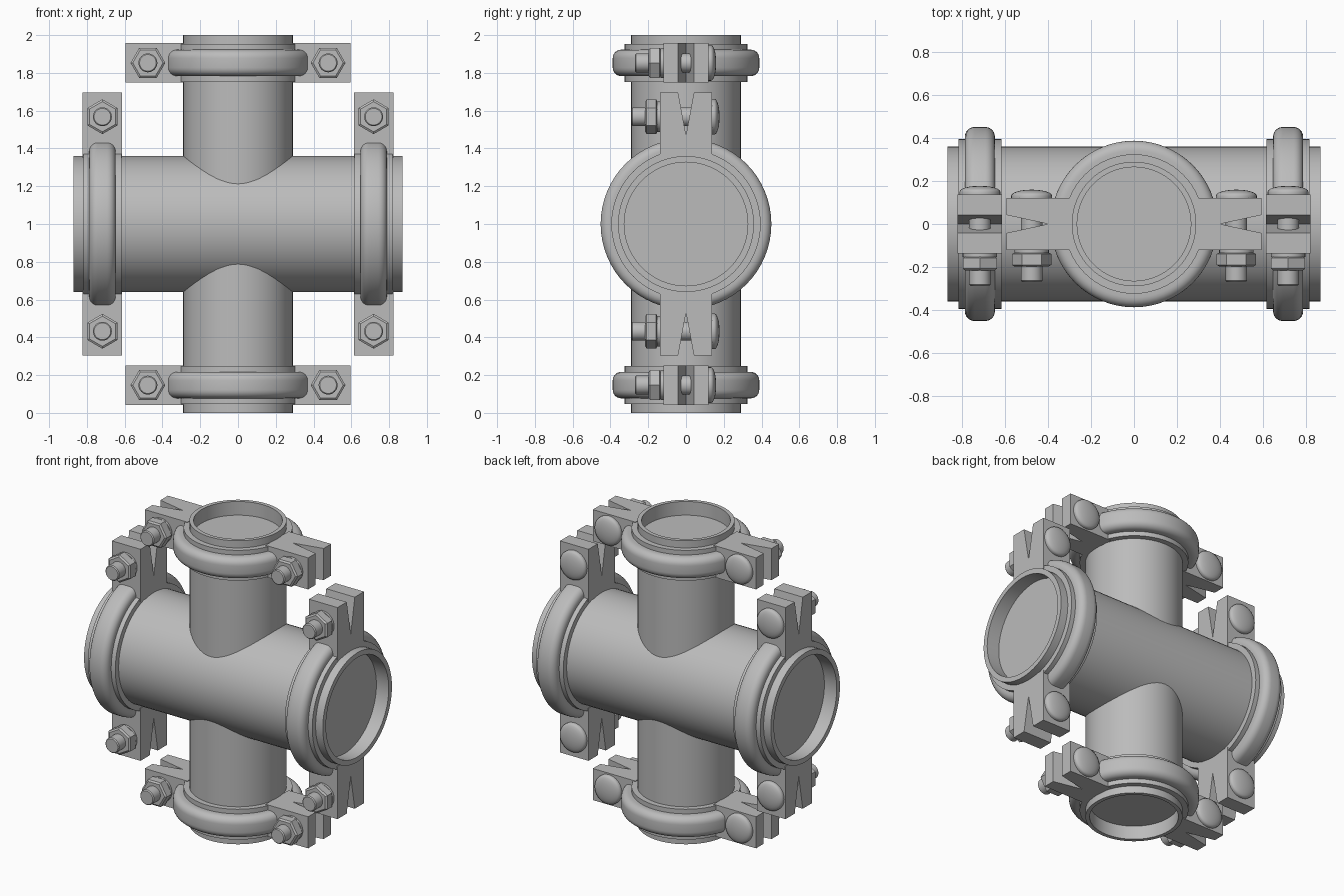
import bpy, bmesh, math
from mathutils import Matrix, Vector

if "Cube" in bpy.data.objects:
    bpy.data.objects.remove(bpy.data.objects["Cube"])

steel = bpy.data.materials.new("grey_steel")
steel.use_nodes = True
GREY = (0.5, 0.5, 0.5, 1)
steel.diffuse_color = GREY
steel.node_tree.nodes["Principled BSDF"].inputs["Base Color"].default_value = GREY


def finish(name, bm, matrix, smooth=True):
    bmesh.ops.remove_doubles(bm, verts=bm.verts, dist=1e-5)
    bmesh.ops.recalc_face_normals(bm, faces=bm.faces)
    mesh = bpy.data.meshes.new(name)
    bm.to_mesh(mesh)
    bm.free()
    mesh.materials.append(steel)
    obj = bpy.data.objects.new(name, mesh)
    bpy.context.collection.objects.link(obj)
    obj.matrix_world = matrix
    if smooth:
        bpy.ops.object.select_all(action='DESELECT')
        obj.select_set(True)
        bpy.context.view_layer.objects.active = obj
        bpy.ops.object.shade_smooth_by_angle(angle=math.radians(32))
    return obj


def lathe(bm, profile, steps=64, closed=False, matrix=Matrix()):
    """Spin (radius, height) points about z, then move by matrix."""
    pts = profile + profile[:1] if closed else profile
    verts = [bm.verts.new((r, 0, h)) for r, h in pts]
    edges = [bm.edges.new(pair) for pair in zip(verts, verts[1:])]
    old = set(bm.verts) - set(verts)
    bmesh.ops.spin(bm, geom=verts + edges, axis=(0, 0, 1), cent=(0, 0, 0),
                   steps=steps, angle=math.tau)
    bmesh.ops.transform(bm, matrix=matrix, verts=[v for v in bm.verts if v not in old])


def pipe(name, radius, bore, half, matrix):
    # closed pipe with a shallow socket in each end
    floor = half - 0.09
    bm = bmesh.new()
    lathe(bm, [(0, floor), (bore, floor), (bore, half), (radius, half),
               (radius, -half), (bore, -half), (bore, -floor), (0, -floor)])
    finish(name, bm, matrix)


def clamp_ring(name, inner, collar, ridge, matrix):
    # flat collar with a rounded ridge around it
    w, f = 0.07, 0.045
    arc = [(ridge - f + f * math.cos(a), w - f + f * math.sin(a))
           for a in (math.radians(d) for d in range(90, -1, -15))]
    upper = [(inner, 0.1), (collar, 0.1), (collar, w)] + arc
    lower = [(r, -h) for r, h in reversed(upper)]
    bm = bmesh.new()
    lathe(bm, upper + lower, closed=True)
    finish(name, bm, matrix)


def lug(name, start, end, tip, half, gap, matrix):
    # ear block split by a tapering notch
    outline = [(start, -half), (end, -half), (end, -gap), (tip, 0),
               (end, gap), (end, half), (start, half)]
    bm = bmesh.new()
    face = bm.faces.new([bm.verts.new((x, y, -0.104)) for x, y in outline])
    out = bmesh.ops.extrude_face_region(bm, geom=[face])
    bmesh.ops.translate(bm, vec=(0, 0, 0.208),
                        verts=[v for v in out["geom"] if isinstance(v, bmesh.types.BMVert)])
    finish(name, bm, matrix, smooth=False)


def bolt(name, x, half, matrix):
    # local z of the lathe becomes -y: domed head behind, nut in front
    turn = Matrix.Translation((x, 0, 0)) @ Matrix.Rotation(math.pi / 2, 4, 'X')
    bm = bmesh.new()
    head = [(0.095 * math.cos(a), -half - 0.012 - 0.028 * math.sin(a))
            for a in (math.radians(d) for d in range(90, -1, -15))]
    tip = half + 0.15
    lathe(bm, head + [(0.095, -half), (0.05, -half), (0.05, tip - 0.006),
                      (0.044, tip), (0, tip)], 32, matrix=turn)
    finish(name, bm, matrix)
    # chamfered hexagon nut on a thin round seat
    bm = bmesh.new()
    lathe(bm, [(0.05, half), (0.08, half), (0.08, half + 0.015), (0.05, half + 0.015)],
          32, matrix=turn)
    lathe(bm, [(0.05, half + 0.014), (0.08, half + 0.014), (0.092, half + 0.02),
               (0.092, half + 0.07), (0.08, half + 0.078), (0.05, half + 0.078)],
          6, matrix=turn)
    finish(name.replace("bolt", "nut"), bm, matrix)


def clamp(name, matrix, inner, collar, ridge, start, end, tip, half, gap, bolt_x):
    clamp_ring(name + "_clamp_ring", inner, collar, ridge, matrix)
    for i, side in enumerate((0, math.pi)):
        m = matrix @ Matrix.Rotation(side, 4, 'Y')
        lug(f"{name}_lug_{i + 1}", start, end, tip, half, gap, m)
        bolt(f"{name}_bolt_{i + 1}", bolt_x, half, m)


centre = Matrix.Translation((0, 0, 1))
sideways = centre @ Matrix.Rotation(math.pi / 2, 4, 'Y')

# crossing pipes
pipe("vertical_pipe", 0.29, 0.265, 1.0, centre)
pipe("horizontal_pipe", 0.36, 0.327, 0.87, sideways)

# clamps near each pipe end
for name, s in (("top", 1), ("bottom", -1)):
    clamp(name, centre @ Matrix.Translation((0, 0, 0.853 * s)),
          0.28, 0.325, 0.388, 0.285, 0.595, 0.40, 0.12, 0.042, 0.477)
for name, s in (("left", 1), ("right", -1)):
    clamp(name, sideways @ Matrix.Translation((0, 0, 0.718 * s)),
          0.35, 0.395, 0.452, 0.35, 0.697, 0.47, 0.138, 0.042, 0.568)
